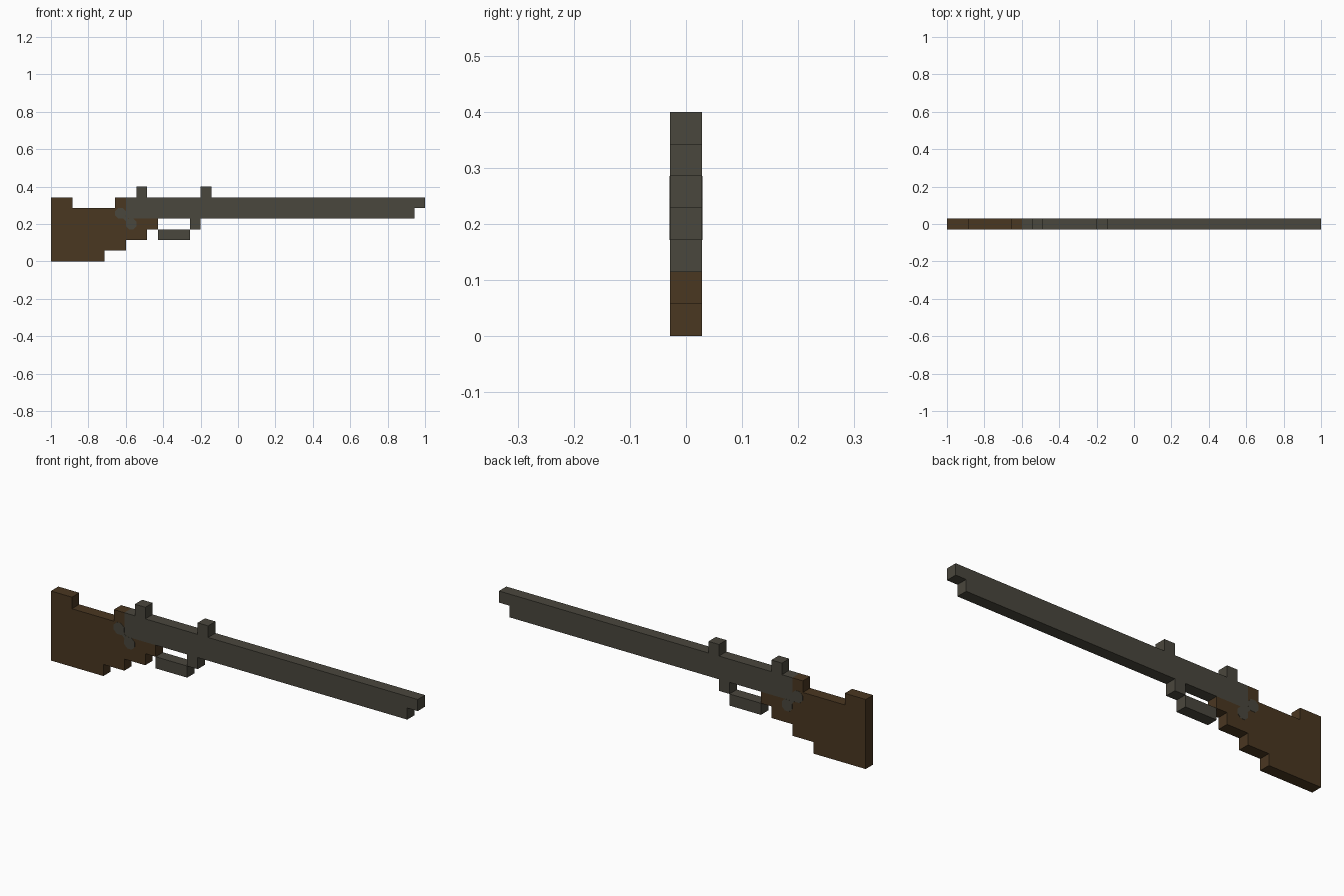
import bpy, bmesh, math

if "Cube" in bpy.data.objects:
    bpy.data.objects.remove(bpy.data.objects["Cube"])

U = 2 / 35          # one block of the grid
HALF = U / 2        # half thickness


def srgb(r, g, b):
    lin = [(c / 255 / 12.92) if c < 11 else ((c / 255 + 0.055) / 1.055) ** 2.4 for c in (r, g, b)]
    return (*lin, 1)


def material(name, colour):
    m = bpy.data.materials.new(name)
    m.diffuse_color = colour
    m.use_nodes = True
    m.node_tree.nodes["Principled BSDF"].inputs["Base Color"].default_value = m.diffuse_color
    return m


wood = material("dark_wood", srgb(74, 55, 33))
metal = material("gunmetal", srgb(74, 71, 61))


def slab(name, outline, mat, y0=-HALF, y1=HALF):
    """Extrude an outline given in block units (x from the butt, z from the base)."""
    bm = bmesh.new()
    face = bm.faces.new([bm.verts.new((x * U - 1, y0, z * U)) for x, z in outline])
    new = bmesh.ops.extrude_face_region(bm, geom=[face])["geom"]
    bmesh.ops.translate(bm, vec=(0, y1 - y0, 0),
                        verts=[v for v in new if isinstance(v, bmesh.types.BMVert)])
    bmesh.ops.recalc_face_normals(bm, faces=bm.faces)
    mesh = bpy.data.meshes.new(name)
    bm.to_mesh(mesh)
    bm.free()
    mesh.materials.append(mat)
    obj = bpy.data.objects.new(name, mesh)
    bpy.context.collection.objects.link(obj)


def box(x0, x1, z0, z1):
    return [(x0, z0), (x1, z0), (x1, z1), (x0, z1)]


# Stepped wooden stock
slab("stock", [(0, 0), (5, 0), (5, 1), (7, 1), (7, 2), (9, 2), (9, 3), (10, 3), (10, 4),
               (7, 4), (7, 6), (6, 6), (6, 5), (2, 5), (2, 6), (0, 6)], wood)

# Barrel with the notch under the muzzle
slab("barrel", [(7, 4), (34, 4), (34, 5), (35, 5), (35, 6), (7, 6)], metal)

# Sights, trigger guard
slab("rear_sight", box(8, 9, 6, 7), metal)
slab("front_sight", box(14, 15, 6, 7), metal)
slab("guard_post", box(13, 14, 3, 4), metal)
slab("trigger_guard", box(10, 13, 2, 3), metal)

# Eight-sided metal inlays on both sides of the stock
for side, y in (("front", -HALF), ("back", HALF)):
    for label, cx, cz in (("upper", 6.5, 4.5), ("lower", 7.5, 3.5)):
        ring = [(cx + 0.54 * math.cos(math.radians(a)), cz + 0.54 * math.sin(math.radians(a)))
                for a in [22.5 + 45 * i for i in range(8)]]
        slab(f"{label}_inlay_{side}", ring, metal, y - 0.001, y + 0.001)
    # Small bridge joining the two inlays
    slab(f"inlay_bridge_{side}", [(6.7, 4.1), (7.1, 3.7), (7.3, 3.9), (6.9, 4.3)], metal,
         y - 0.0009, y + 0.0009)
